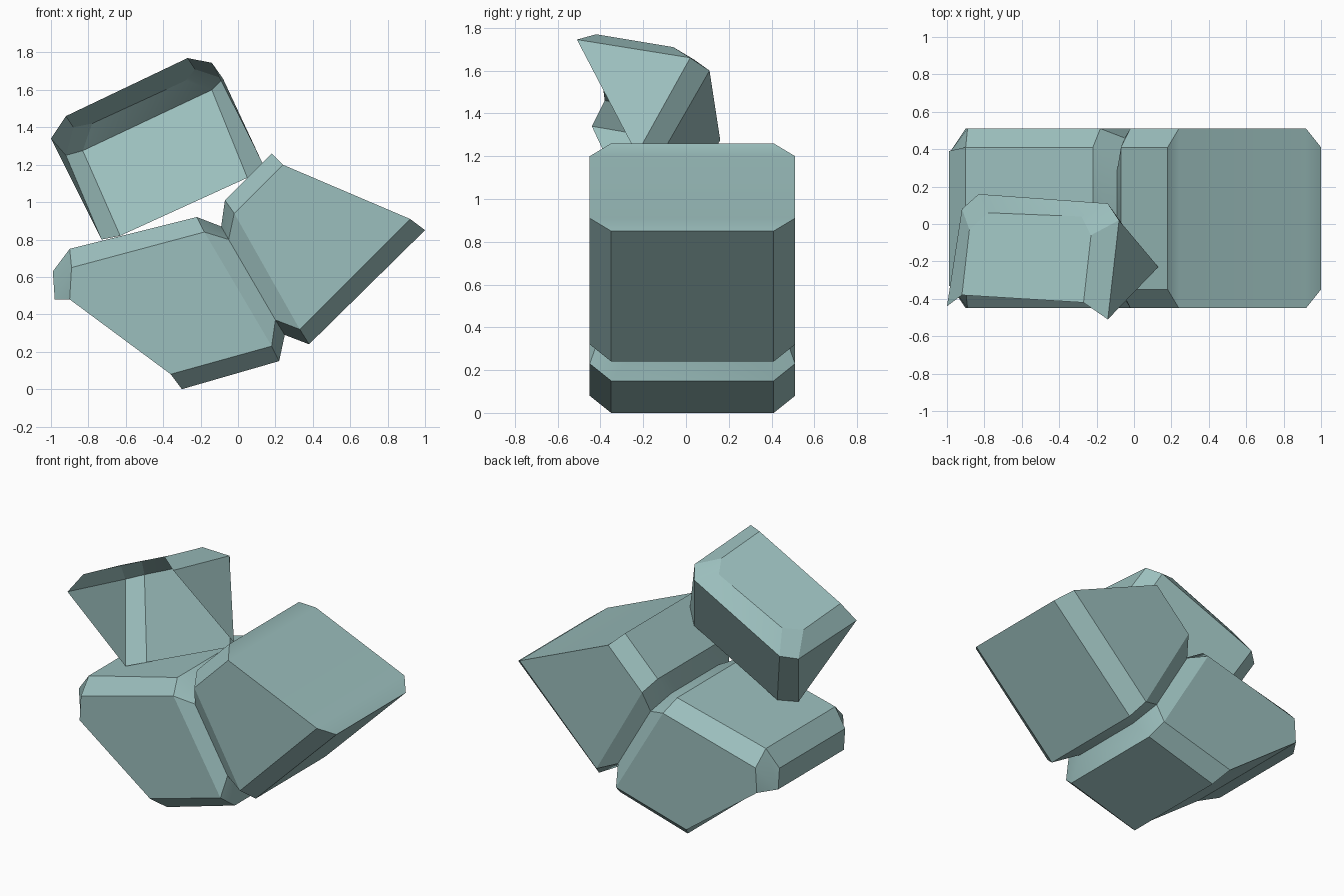
import bpy, bmesh, math

if "Cube" in bpy.data.objects:
    bpy.data.objects.remove(bpy.data.objects["Cube"])

teal = bpy.data.materials.new("muted_teal")
teal.diffuse_color = (0.33, 0.52, 0.51, 1)
teal.use_nodes = True
teal.node_tree.nodes["Principled BSDF"].inputs["Base Color"].default_value = teal.diffuse_color


def finish(name, bm):
    bmesh.ops.recalc_face_normals(bm, faces=bm.faces)
    me = bpy.data.meshes.new(name)
    bm.to_mesh(me)
    bm.free()
    me.materials.append(teal)
    ob = bpy.data.objects.new(name, me)
    bpy.context.collection.objects.link(ob)
    bpy.ops.object.select_all(action='DESELECT')
    ob.select_set(True)
    bpy.context.view_layer.objects.active = ob
    bpy.ops.object.shade_smooth_by_angle(angle=math.radians(25))
    return ob


# Bent lower body: chamfered sections, each as (x, z) for
# top-narrow, top-wide, bottom-wide, bottom-narrow, then half widths
MID = 0.03
sections = [
    ([(.18, 1.26), (.24, 1.20), (.92, .91), (1.0, .85)], .38, .48),
    ([(-.07, 1.01), (-.02, .94), (.33, .32), (.38, .24)], .38, .48),
    ([(-.09, .87), (-.05, .80), (.20, .37), (.25, .29)], .26, .43),
    ([(-.22, .92), (-.18, .84), (.18, .23), (.22, .15)], .38, .48),
    ([(-.90, .75), (-.89, .65), (-.36, .08), (-.30, 0)], .38, .48),
]
bm = bmesh.new()


def pair(x, z, half):
    return [bm.verts.new((x, MID + s * half, z)) for s in (-1, 1)]


def across(p, q):
    bm.faces.new((p[0], q[0], q[1], p[1]))


def sides(*ps):
    for s in (0, 1):
        bm.faces.new([p[s] for p in ps])


rings = [[pair(x, z, wide if i in (1, 2) else narrow) for i, (x, z) in enumerate(pts)]
         for pts, narrow, wide in sections]
for a, b in zip(rings, rings[1:]):
    across(a[0], b[0])
    across(a[3], b[3])
    for i in range(3):
        sides(a[i], a[i + 1], b[i + 1], b[i])
# right end
for i in range(3):
    across(rings[0][i], rings[0][i + 1])
# left end with its blunt nose
tn, tw, bw, bn = rings[-1]
nose_top, nose_low = pair(-.99, .63, .36), pair(-.98, .48, .36)
cheek = pair(-.90, .48, .48)
for p, q in zip((tn, nose_top, nose_low, cheek, bw), (nose_top, nose_low, cheek, bw, bn)):
    across(p, q)
sides(tn, tw, nose_low, nose_top)
sides(tw, cheek, nose_low)
sides(tw, bw, cheek)
finish("bent_body", bm)

# Tilted open hood: thin chamfered shell, open at front and bottom
P = {
    "rim_l": (-1.0, -.44, 1.34), "rim_tl": (-.92, -.38, 1.46),
    "rim_tr": (-.27, -.42, 1.77), "rim_r": (-.14, -.51, 1.745),
    "low_r": (.13, -.23, 1.21), "low_rb": (.05, -.16, 1.13),
    "low_lb": (-.63, -.10, .82), "low_l": (-.73, -.19, .80),
    "left": (-.92, .08, 1.25), "back_l": (-.83, .16, 1.275),
    "top_l": (-.88, -.03, 1.40), "top_lb": (-.78, .06, 1.42),
    "right": (-.08, .02, 1.66), "back_r": (-.14, .11, 1.60),
    "top_rb": (-.28, .04, 1.65), "top_r": (-.23, -.06, 1.71),
}
faces = [
    "rim_tl rim_tr top_r top_rb top_lb top_l",   # top
    "rim_r low_r right",                         # right wall
    "rim_tr rim_r right top_r",
    "right low_r low_rb back_r",
    "top_r right back_r top_rb",
    "back_r low_rb low_lb back_l",               # back wall
    "top_rb back_r back_l top_lb",
    "top_l top_lb back_l left",
    "left back_l low_lb low_l",
    "rim_l left low_l",                          # left wall
    "rim_tl top_l left rim_l",
]
bm = bmesh.new()
v = {k: bm.verts.new(c) for k, c in P.items()}
for f in faces:
    bm.faces.new([v[k] for k in f.split()])
finish("open_hood", bm)
